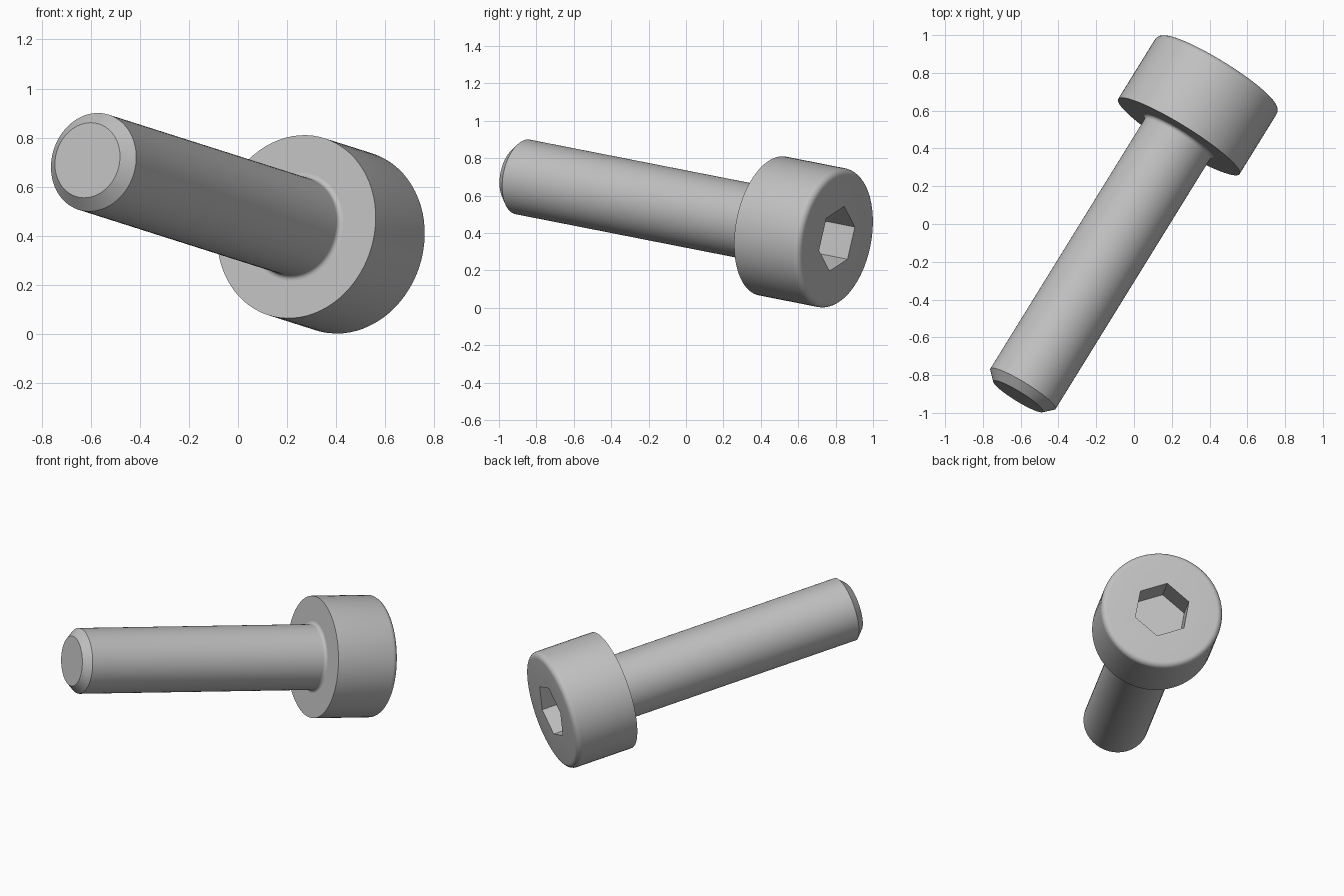
import bpy, bmesh, math
from mathutils import Vector, Matrix

if "Cube" in bpy.data.objects:
    bpy.data.objects.remove(bpy.data.objects["Cube"], do_unlink=True)

SEGS = 72
SHAFT_R, TIP_R, SHAFT_LEN = 0.203, 0.155, 1.64
HEAD_R, HEAD_H, HEAD_ROUND = 0.378, 0.41, 0.035
FILLET = 0.02
HEX_R, HEX_DEPTH = 0.177, 0.205

steel = bpy.data.materials.new("steel_grey")
steel.use_nodes = True
GREY = (0.53, 0.53, 0.53, 1)
steel.diffuse_color = GREY
steel.node_tree.nodes["Principled BSDF"].inputs["Base Color"].default_value = GREY

# Screw frame: local z runs out of the head, local x points at a socket corner,
# and the origin is the middle of the head's underside
axis = Vector((0.5185, 0.839, -0.165)).normalized()
corner = Vector((-0.009, 0.0385, 0.175))
corner = (corner - axis * corner.dot(axis)).normalized()
side = axis.cross(corner)
frame = Matrix((corner, side, axis)).transposed().to_4x4()
frame.translation = (0.2375, 0.463, 0.4375)


def ring(bm, radius, z, count=SEGS):
    return [bm.verts.new((radius * math.cos(a), radius * math.sin(a), z))
            for a in (2 * math.pi * i / count for i in range(count))]


def skin(bm, low, high):
    n = len(low)
    for i in range(n):
        j = (i + 1) % n
        bm.faces.new((low[i], low[j], high[j], high[i]))


def lathe(bm, profile):
    rings = [ring(bm, r, z) for r, z in profile]
    for low, high in zip(rings, rings[1:]):
        skin(bm, low, high)
    return rings


def arc(cx, cz, radius, start, end, steps=6):
    angles = [math.radians(start + (end - start) * i / steps) for i in range(steps + 1)]
    return [(cx + radius * math.cos(a), cz + radius * math.sin(a)) for a in angles]


def finish(bm, name):
    bm.transform(frame)
    mesh = bpy.data.meshes.new(name)
    bm.to_mesh(mesh)
    bm.free()
    mesh.materials.append(steel)
    obj = bpy.data.objects.new(name, mesh)
    bpy.context.collection.objects.link(obj)
    bpy.ops.object.select_all(action='DESELECT')
    obj.select_set(True)
    bpy.context.view_layer.objects.active = obj
    bpy.ops.object.shade_smooth_by_angle(angle=math.radians(30))


# Shaft: flat tip, chamfer, plain cylinder and a small fillet under the head
bm = bmesh.new()
chamfer = SHAFT_R - TIP_R
profile = [(TIP_R, -SHAFT_LEN), (SHAFT_R, chamfer - SHAFT_LEN)]
profile += arc(SHAFT_R + FILLET, -FILLET, FILLET, 180, 90)
rings = lathe(bm, profile)
bm.faces.new(list(reversed(rings[0])))
finish(bm, "shaft")

# Head: flat underside, cylinder wall and rounded top rim
bm = bmesh.new()
profile = [(SHAFT_R + FILLET, 0), (HEAD_R, 0)]
profile += arc(HEAD_R - HEAD_ROUND, HEAD_H - HEAD_ROUND, HEAD_ROUND, 0, 90)
rim = lathe(bm, profile)[-1]

# Top face around the socket, one face per hexagon side
mouth = ring(bm, HEX_R, HEAD_H, 6)
floor = ring(bm, HEX_R, HEAD_H - HEX_DEPTH, 6)
span = SEGS // 6
for i in range(6):
    outer = [rim[(i * span + k) % SEGS] for k in range(span + 1)]
    bm.faces.new(outer + [mouth[(i + 1) % 6], mouth[i]])

# Hexagon socket walls and floor
skin(bm, mouth, floor)
bm.faces.new(floor)
finish(bm, "head")
